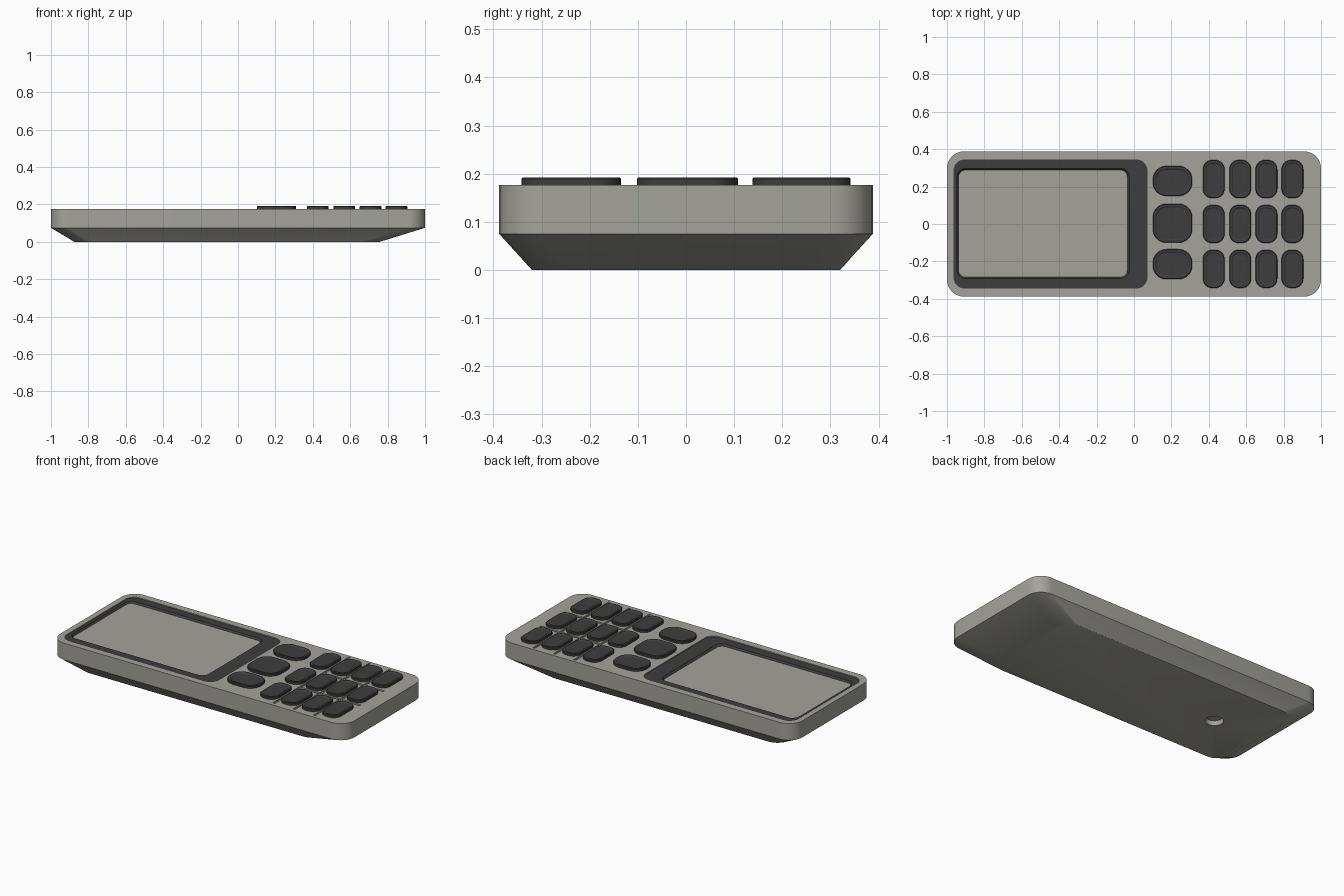
import bpy, bmesh, math

if "Cube" in bpy.data.objects:
    bpy.data.objects.remove(bpy.data.objects["Cube"])


def material(name, rgb):
    m = bpy.data.materials.new(name)
    m.diffuse_color = (*rgb, 1)
    m.use_nodes = True
    m.node_tree.nodes["Principled BSDF"].inputs["Base Color"].default_value = m.diffuse_color
    return m


GREY = material("warm grey", (0.37, 0.365, 0.33))
DARK = material("charcoal", (0.047, 0.047, 0.047))


def rounded(x0, x1, y0, y1, r, z, n=8):
    """Loop of points round a rounded rectangle."""
    pts = []
    for k, (cx, cy) in enumerate([(x1 - r, y1 - r), (x0 + r, y1 - r),
                                  (x0 + r, y0 + r), (x1 - r, y0 + r)]):
        for i in range(n + 1):
            a = math.pi / 2 * (k + i / n)
            pts.append((cx + r * math.cos(a), cy + r * math.sin(a), z))
    return pts


def loft(name, loops, mat, caps=True):
    """Skin a stack of loops, from the bottom up."""
    bm = bmesh.new()
    rings = [[bm.verts.new(p) for p in loop] for loop in loops]
    n = len(rings[0])
    for a, b in zip(rings, rings[1:]):
        for i in range(n):
            j = (i + 1) % n
            bm.faces.new((a[i], a[j], b[j], b[i]))
    if caps:
        bm.faces.new(rings[0][::-1])
        bm.faces.new(rings[-1])
    me = bpy.data.meshes.new(name)
    bm.to_mesh(me)
    bm.free()
    ob = bpy.data.objects.new(name, me)
    bpy.context.collection.objects.link(ob)
    me.materials.append(mat)
    return ob


def smooth(ob):
    bpy.ops.object.select_all(action='DESELECT')
    ob.select_set(True)
    bpy.context.view_layer.objects.active = ob
    bpy.ops.object.shade_smooth_by_angle(angle=math.radians(30))


def cut(ob, cutter):
    bpy.context.view_layer.objects.active = ob
    mod = ob.modifiers.new("cut", 'BOOLEAN')
    mod.operation, mod.solver, mod.object = 'DIFFERENCE', 'EXACT', cutter
    bpy.ops.object.modifier_apply(modifier=mod.name)
    bpy.data.objects.remove(cutter)


def block(x0, x1, y0, y1, r, z0, z1):
    return loft("cutter", [rounded(x0, x1, y0, y1, r, z0),
                           rounded(x0, x1, y0, y1, r, z1)], GREY)


# Body: straight-sided rim over a tapered back
TOP = 0.177
body = loft("body", [rounded(-0.875, 0.757, -0.32, 0.32, 0.09, 0),
                     rounded(-1, 1, -0.388, 0.388, 0.09, 0.075),
                     rounded(-1, 1, -0.388, 0.388, 0.09, TOP)], GREY)

# Screen pocket, key grid grooves and round recess in the back
cut(body, block(-0.965, 0.072, -0.345, 0.345, 0.06, 0.15, 0.25))
for x in (0.499, 0.637, 0.776):
    cut(body, block(x - 0.007, x + 0.007, -0.365, 0.37, 0.002, TOP - 0.008, 0.25))
for y in (-0.112, 0.116):
    cut(body, block(0.495, 0.91, y - 0.007, y + 0.007, 0.002, TOP - 0.008, 0.25))
cut(body, block(-0.62, -0.52, -0.05, 0.05, 0.0499, -0.1, 0.03))
smooth(body)

# Screen frame and screen
smooth(loft("screen_frame", [
    rounded(-0.965, 0.072, -0.345, 0.345, 0.06, 0.15),
    rounded(-0.965, 0.072, -0.345, 0.345, 0.06, 0.172),
    rounded(-0.947, -0.025, -0.292, 0.297, 0.045, 0.172),
    rounded(-0.937, -0.037, -0.282, 0.287, 0.035, 0.16),
    rounded(-0.937, -0.037, -0.282, 0.287, 0.035, 0.15)], DARK, caps=False))
smooth(loft("screen", [rounded(-0.938, -0.036, -0.283, 0.288, 0.035, 0.15),
                       rounded(-0.938, -0.036, -0.283, 0.288, 0.035, 0.162)], GREY))


# Keys: straight sides, flat rim and a shallow dished top
def key(name, cx, cy, w, h, r):
    def ring(inset, z):
        return rounded(cx - w + inset, cx + w - inset, cy - h + inset,
                       cy + h - inset, r - inset, z)
    smooth(loft(name, [ring(0, 0.16), ring(0, 0.189), ring(0.003, 0.192),
                       ring(0.014, 0.192), ring(0.02, 0.188)], DARK))


for i, (y, h) in enumerate([(0.23, 0.08), (0.004, 0.104), (-0.215, 0.08)]):
    key(f"menu_key_{i + 1}", 0.206, y, 0.105, h, 0.072)
for c, x in enumerate((0.426, 0.568, 0.708, 0.847)):
    for row, y in enumerate((0.24, 0, -0.24)):
        key(f"number_key_{c + 1}_{row + 1}", x, y, 0.058, 0.102, 0.05)
